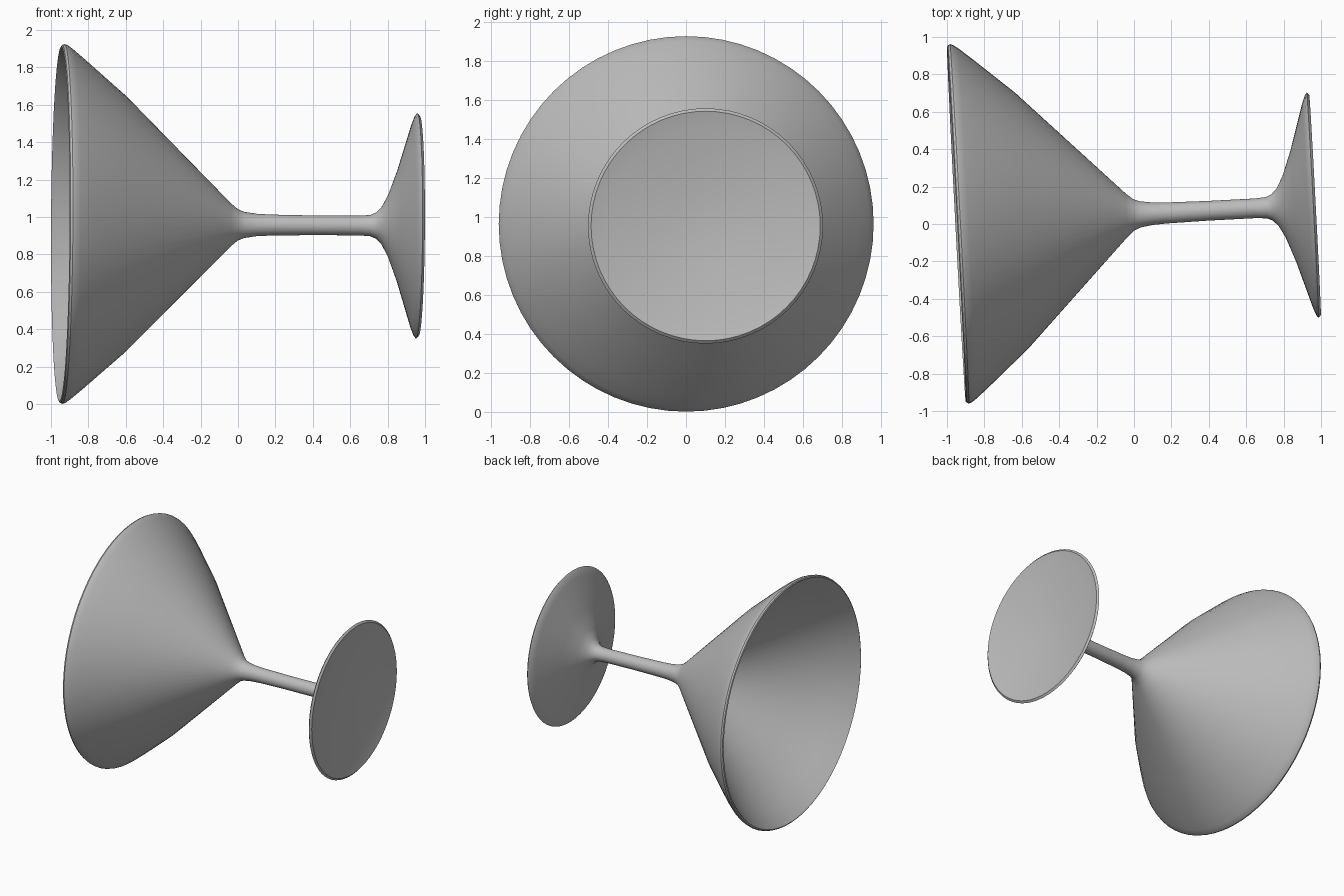
import bpy, bmesh, math
from mathutils import Vector, Matrix

cube = bpy.data.objects.get("Cube")
if cube:
    bpy.data.objects.remove(cube, do_unlink=True)

SEGMENTS = 64

# One plain grey for the whole glass
grey = bpy.data.materials.new("plain grey")
grey.use_nodes = True
colour = (0.5, 0.5, 0.5, 1)
grey.diffuse_color = colour
grey.node_tree.nodes["Principled BSDF"].inputs["Base Color"].default_value = colour

# The glass lies on its side: its axis runs from the rim towards +x
axis = Vector((math.cos(0.0525), math.sin(0.0525), -0.0055))
placement = Matrix.Translation((-0.95, 0, 0.963)) @ axis.to_track_quat('Z', 'Y').to_matrix().to_4x4()


def lathe(name, profile):
    """Turn (distance from rim, radius) points around the glass axis."""
    bm = bmesh.new()
    verts = [bm.verts.new((r, 0, t)) for t, r in profile]
    edges = [bm.edges.new(pair) for pair in zip(verts, verts[1:])]
    bmesh.ops.spin(bm, geom=verts + edges, cent=(0, 0, 0), axis=(0, 0, 1),
                   angle=math.tau, steps=SEGMENTS, use_merge=True)
    bmesh.ops.remove_doubles(bm, verts=bm.verts, dist=0.0005)
    bmesh.ops.recalc_face_normals(bm, faces=bm.faces)
    # Outer walls must face away from the axis
    widest = max(bm.faces, key=lambda f: f.calc_center_median().xy.length)
    centre = widest.calc_center_median()
    if widest.normal.xy.dot(centre.xy) < 0:
        bmesh.ops.reverse_faces(bm, faces=bm.faces)
    mesh = bpy.data.meshes.new(name)
    bm.to_mesh(mesh)
    bm.free()
    mesh.materials.append(grey)
    obj = bpy.data.objects.new(name, mesh)
    bpy.context.collection.objects.link(obj)
    obj.matrix_world = placement
    bpy.ops.object.select_all(action='DESELECT')
    obj.select_set(True)
    bpy.context.view_layer.objects.active = obj
    bpy.ops.object.shade_smooth_by_angle(angle=math.radians(30))
    return obj


# Bowl: hollow inside, over the rounded rim, down the outside to the stem
lathe("bowl", [
    (0.94, 0), (0.91, 0.05), (0.85, 0.13), (0.35, 0.635), (0.13, 0.845), (0.01, 0.938),
    (0, 0.948), (0.005, 0.957), (0.017, 0.962), (0.032, 0.957), (0.06, 0.937),
    (0.13, 0.878), (0.35, 0.685), (0.85, 0.179), (0.91, 0.118),
    (0.95, 0.084), (0.985, 0.07), (1.05, 0.06), (1.13, 0.056)])

# Stem
lathe("stem", [(1.13, 0.056), (1.35, 0.0525), (1.6, 0.0525)])

# Foot: flared top, thin edge, shallow hollow underside
lathe("foot", [
    (1.6, 0.0525), (1.66, 0.057), (1.69, 0.07), (1.72, 0.1), (1.755, 0.165),
    (1.805, 0.3), (1.88, 0.545), (1.897, 0.59), (1.908, 0.603), (1.921, 0.588),
    (1.9, 0.5), (1.865, 0.2), (1.857, 0.1), (1.855, 0)])
